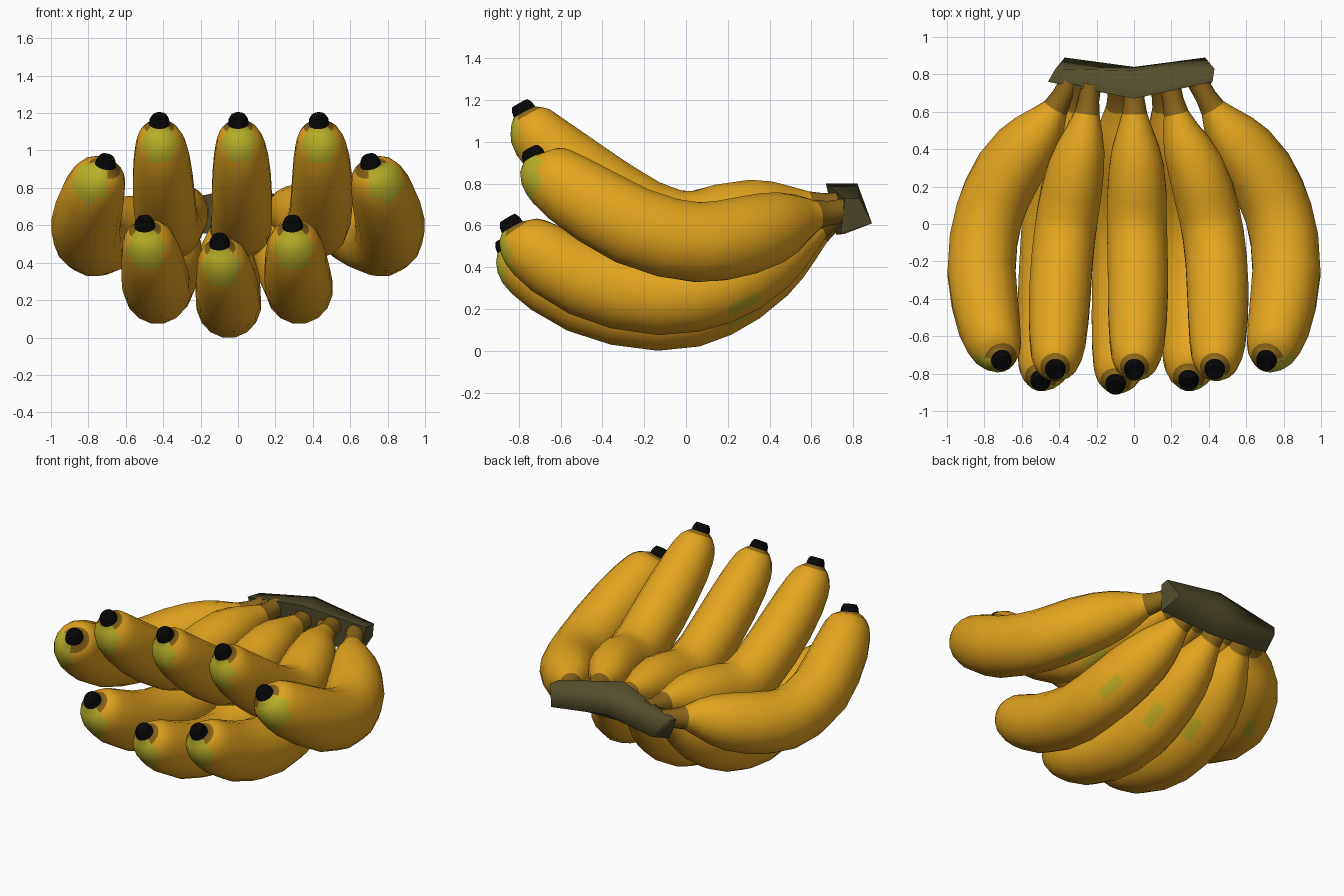
import bpy, bmesh, math
from mathutils import Vector

if "Cube" in bpy.data.objects:
    bpy.data.objects.remove(bpy.data.objects["Cube"])


def material(name, rgb):
    m = bpy.data.materials.new(name)
    m.diffuse_color = (*rgb, 1)
    m.use_nodes = True
    m.node_tree.nodes["Principled BSDF"].inputs["Base Color"].default_value = m.diffuse_color
    return m


YELLOW = material("banana_yellow", (0.79, 0.38, 0.014))
GREEN = material("unripe_green", (0.50, 0.45, 0.022))
BROWN = material("neck_brown", (0.26, 0.135, 0.01))
BLACK = material("tip_black", (0.002, 0.002, 0.002))
PATCH = material("faded_green", (0.52, 0.40, 0.016))
CROWN = material("crown_olive", (0.09, 0.078, 0.027))

# Side-view centrelines (y, z), from tip to stem
UPPER = [(-.795, 1.185), (-.745, 1.095), (-.66, .98), (-.45, .81), (-.2, .65),
         (.02, .59), (.25, .65), (.5, .685), (.75, .70)]
OUTER = [(-.745, .965), (-.70, .885), (-.58, .79), (-.4, .675), (-.2, .575),
         (.05, .52), (.3, .555), (.55, .635), (.76, .67)]
LOWER = [(-.855, .635), (-.805, .555), (-.7, .465), (-.5, .35), (-.22, .27),
         (.02, .275), (.25, .355), (.5, .52), (.77, .69)]
LOWEST = [(-.875, .54), (-.83, .465), (-.72, .375), (-.5, .258), (-.22, .187),
          (.02, .195), (.25, .30), (.5, .48), (.77, .68)]

# Radius along the fruit: (fraction from tip, radius)
RINGS = [(0, .04), (.012, .052), (.027, .056), (.038, .086), (.056, .114),
         (.078, .133), (.105, .146), (.16, .161), (.25, .173), (.35, .178), (.45, .178),
         (.53, .178), (.595, .178), (.67, .175), (.75, .162), (.81, .139),
         (.86, .106), (.91, .069), (.95, .057), (1, .057)]
SIDES = 16


def smooth_path(pts, steps=12):
    """Catmull-Rom curve through the points."""
    p = [2 * pts[0] - pts[1]] + pts + [2 * pts[-1] - pts[-2]]
    out = []
    for i in range(1, len(p) - 2):
        a, b, c, d = p[i - 1:i + 3]
        for k in range(steps):
            t = k / steps
            out.append(0.5 * (2 * b + (c - a) * t + (2 * a - 5 * b + 4 * c - d) * t * t
                              + (3 * b - a - 3 * c + d) * t ** 3))
    return out + [pts[-1]]


def at_fraction(path, f):
    """Point and direction at a fraction of the path length."""
    lens = [(b - a).length for a, b in zip(path, path[1:])]
    goal = f * sum(lens)
    for i, l in enumerate(lens):
        if goal <= l or i == len(lens) - 1:
            a, b = path[i], path[i + 1]
            return a.lerp(b, min(goal / l, 1)), (b - a).normalized()
        goal -= l


def off_angle(a):
    return abs((a + 180) % 360 - 180)


def banana(name, profile, xs, scale, tip_roll=0, patch_roll=45):
    path = smooth_path([Vector((x, y, z)) for x, (y, z) in zip(xs, profile)])
    bm = bmesh.new()
    rings = []
    for f, r in RINGS:
        c, t = at_fraction(path, f)
        side = (Vector((1, 0, 0)) - t * t.x).normalized()
        up = side.cross(t)
        if .03 < f < .9:
            r *= scale
        ring = []
        for k in range(SIDES):
            a = 2 * math.pi * (k + .5) / SIDES
            ring.append(bm.verts.new(c + side * r * math.cos(a) + up * r * 1.05 * math.sin(a)))
        rings.append(ring)
    for i in range(len(rings) - 1):
        f = (RINGS[i][0] + RINGS[i + 1][0]) / 2
        for k in range(SIDES):
            j = (k + 1) % SIDES
            face = bm.faces.new((rings[i][k], rings[i][j], rings[i + 1][j], rings[i + 1][k]))
            face.smooth = True
            # angle of this face away from the outer side of the bend
            ang = 360 * (k + 1) / SIDES - 270
            off = off_angle(ang - tip_roll)
            if f < .027:
                face.material_index = 3
            elif f < .038:
                face.material_index = 1 if off < 60 else 2
            elif f < .078 and off < 50 or f < .105 and off < 25:
                face.material_index = 1
            elif .595 < f < .67 and off_angle(ang - patch_roll) < 11:
                face.material_index = 4
            elif f > .91:
                face.material_index = 2
    bm.faces.new(rings[0]).material_index = 3
    bm.faces.new(rings[-1]).material_index = 2
    bmesh.ops.recalc_face_normals(bm, faces=bm.faces)
    me = bpy.data.meshes.new(name)
    bm.to_mesh(me)
    bm.free()
    for m in (YELLOW, GREEN, BROWN, BLACK, PATCH):
        me.materials.append(m)
    bpy.context.collection.objects.link(bpy.data.objects.new(name, me))


# Outer pair
right = [.70, .72, .765, .80, .815, .775, .66, .465, .34]
banana("outer_banana_right", OUTER, right, 1.04, 45, 0)
banana("outer_banana_left", OUTER, [-x for x in right], 1.04, -45, 0)
# Upper row
banana("upper_banana_left", UPPER, [-.42, -.42, -.41, -.40, -.385, -.36, -.32, -.265, -.23], .94, 0, 22.5)
banana("upper_banana_middle", UPPER, [0, .005, .015, .02, .02, .015, .015, .005, 0], .92, 0, 22.5)
banana("upper_banana_right", UPPER, [.43, .435, .445, .45, .44, .41, .35, .25, .19], .94, 0, 22.5)
# Lower row
banana("lower_banana_left", LOWER, [-.50, -.495, -.47, -.45, -.435, -.42, -.385, -.33, -.29], 1.02)
banana("lower_banana_middle", LOWEST, [-.10, -.095, -.075, -.06, -.05, -.05, -.055, -.07, -.09], .98)
banana("lower_banana_right", LOWER, [.29, .295, .305, .315, .325, .325, .285, .2, .13], 1.02)

# Crown: a shallow V-shaped bar joining the stems, lower at both ends
sections = [
    [(-.46, .76, .70), (-.42, .83, .71), (-.37, .89, .61), (-.41, .76, .56)],
    [(0, .67, .80), (0, .82, .80), (0, .84, .64), (0, .72, .555)],
    [(.42, .76, .73), (.43, .83, .73), (.38, .89, .61), (.40, .74, .56)],
]
bm = bmesh.new()
loops = [[bm.verts.new(p) for p in s] for s in sections]
for a, b in zip(loops, loops[1:]):
    for k in range(4):
        bm.faces.new((a[k], a[(k + 1) % 4], b[(k + 1) % 4], b[k]))
bm.faces.new(loops[0])
bm.faces.new(loops[-1])
bmesh.ops.recalc_face_normals(bm, faces=bm.faces)
me = bpy.data.meshes.new("crown")
bm.to_mesh(me)
bm.free()
me.materials.append(CROWN)
crown = bpy.data.objects.new("crown", me)
bpy.context.collection.objects.link(crown)
bpy.context.view_layer.objects.active = crown
crown.select_set(True)
bpy.ops.object.shade_smooth_by_angle(angle=math.radians(80))
